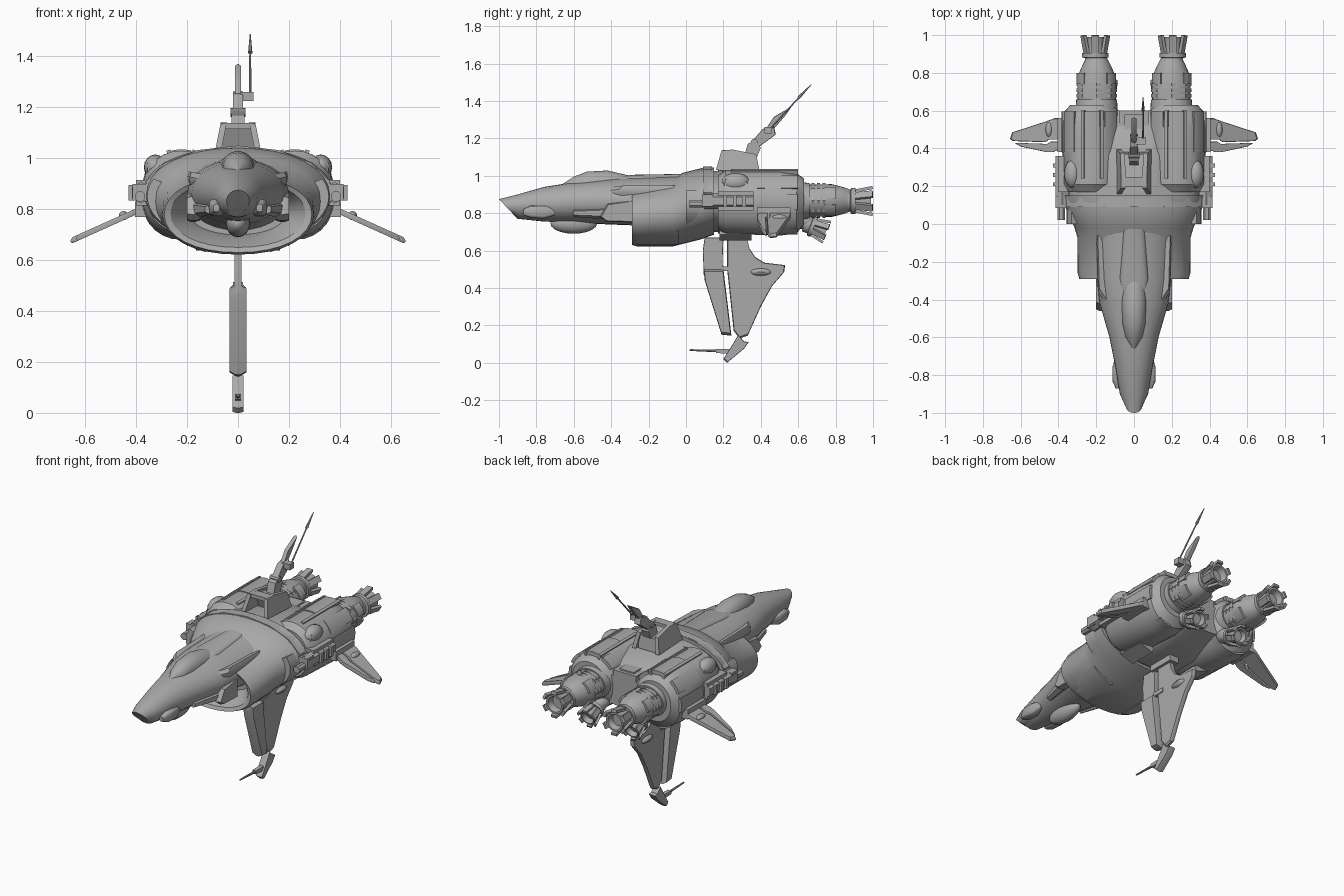
import bpy, bmesh
from math import sin, cos, pi, tau, copysign
from mathutils import Vector, Matrix

cube = bpy.data.objects.get("Cube")
if cube:
    bpy.data.objects.remove(cube, do_unlink=True)

GREY = (.4, .4, .4, 1)
metal = bpy.data.materials.new("plain grey")
metal.use_nodes = True
metal.diffuse_color = GREY
metal.node_tree.nodes["Principled BSDF"].inputs["Base Color"].default_value = GREY


# ---- helpers ----
def skin(name, strips, mirror=False):
    """Join each list of equal rings into a closed surface."""
    bm = bmesh.new()
    for rings in strips:
        loops = [[bm.verts.new(p) for p in ring] for ring in rings]
        for a, b in zip(loops, loops[1:]):
            for i in range(len(a)):
                j = (i + 1) % len(a)
                bm.faces.new((a[i], a[j], b[j], b[i]))
        bm.faces.new(loops[0][::-1])
        bm.faces.new(loops[-1])
    bmesh.ops.remove_doubles(bm, verts=bm.verts[:], dist=.00001)
    bmesh.ops.recalc_face_normals(bm, faces=bm.faces[:])
    for face in bm.faces:
        face.smooth = True
    for edge in bm.edges:
        edge.smooth = edge.calc_face_angle(0) < .55
    mesh = bpy.data.meshes.new(name)
    bm.to_mesh(mesh)
    bm.free()
    mesh.materials.append(metal)
    obj = bpy.data.objects.new(name, mesh)
    bpy.context.scene.collection.objects.link(obj)
    if mirror:
        obj.modifiers.new("Mirror", 'MIRROR').use_axis[0] = True
    return obj


def power(v, p):
    return copysign(abs(v) ** p, v)


def loft(name, sections, cx=0, mirror=False, p=1, shear=0, n=28):
    """Sections along y: (y, half width, top, bottom); shear slants the first one."""
    rings = []
    for k, (y, w, top, bottom) in enumerate(sections):
        mid, h = (top + bottom) / 2, (top - bottom) / 2
        ring = []
        for i in range(n):
            c, s = power(cos(tau * i / n), p), power(sin(tau * i / n), p)
            slant = shear * (1 - s) / 2 if k == 0 else 0
            ring.append((cx + w * c, y + slant, mid + h * s))
        rings.append(ring)
    return skin(name, [rings], mirror)


def blister(name, x, y, z, rx, ry, rz, mirror=False):
    steps = [pi * i / 10 for i in range(11)]
    return loft(name, [(y - ry * cos(a), rx * sin(a), z + rz * sin(a), z - rz * sin(a))
                       for a in steps], x, mirror, n=16)


def side(x=0):
    return lambda u, v, w: (x + w, u, v)


def droop(u, v, w):
    return (u, v, .8 - (u - .38) * .45 + w)


def plate(name, points, half, place, taper=1, mirror=False):
    """Outline with thickness; taper narrows the two flat sides into a bevel."""
    cu = sum(p[0] for p in points) / len(points)
    cv = sum(p[1] for p in points) / len(points)
    rings = [[place(cu + (u - cu) * s, cv + (v - cv) * s, w) for u, v in points]
             for w, s in ((-half, taper), (-half * .3, 1), (half * .3, 1), (half, taper))]
    return skin(name, [rings], mirror)


def box_rings(x, y, z, m=Matrix()):
    (x0, x1), (y0, y1), (z0, z1) = x, y, z
    return [[m @ Vector(c) for c in ((x0, t, z0), (x1, t, z0), (x1, t, z1), (x0, t, z1))]
            for t in (y0, y1)]


def box(name, x, y, z, mirror=False):
    return skin(name, [box_rings(x, y, z)], mirror)


def frame(start, direction):
    rotation = Vector((0, 1, 0)).rotation_difference(Vector(direction))
    return Matrix.Translation(start) @ rotation.to_matrix().to_4x4()


def turned_rings(m, profile, n):
    return [[m @ Vector((r * cos(tau * (i + .5) / n), t, r * sin(tau * (i + .5) / n)))
             for i in range(n)] for t, r in profile]


def rod(name, start, end, r0, r1, n=8, mirror=False):
    d = Vector(end) - Vector(start)
    return skin(name, [turned_rings(frame(start, d), [(0, r0), (d.length, r1)], n)], mirror)


def arc_plate(name, cx, y, z, rx, rz, a0, a1, thick, mirror=False):
    """Raised strip wrapped round an elliptical body, angles in turns."""
    rings = []
    for i in range(9):
        a = tau * (a0 + (a1 - a0) * i / 8)
        rings.append([(cx + (rx + o) * cos(a), t, z + (rz + o) * sin(a))
                      for t, o in ((y[0], -.02), (y[0], thick), (y[1], thick), (y[1], -.02))])
    return skin(name, [rings], mirror)


def thruster(name, start, direction, size):
    """Hollow nozzle with a collar of flaring petals."""
    m = frame(start, direction) @ Matrix.Scale(size, 4)
    core = [(0, .6), (.4, .6), (.45, .75), (.7, .75), (.7, .55), (1.2, .5),
            (1.6, .62), (1.6, .5), (1.2, .4)]
    strips = [turned_rings(m, core, 16)]
    for i in range(6):
        turn = Matrix.Rotation(tau * i / 6, 4, 'Y') @ Matrix.Translation((0, 1.1, .62))
        tilt = Matrix.Rotation(.2, 4, 'X')
        strips.append(box_rings((-.2, .2), (-.4, .6), (-.06, .12), m @ turn @ tilt))
    return skin(name, strips, True)


# ---- nose and cockpit ----
loft("nose_fuselage", [(-1, .045, .875, .79), (-.9, .075, .9, .77), (-.76, .098, .94, .755),
                       (-.6, .13, .965, .75), (-.42, .182, .985, .74), (-.29, .197, .995, .735),
                       (0, .22, 1, .7), (.1, .22, 1.02, .7)], shear=.08)
loft("canopy", [(-.67, .004, .95, .93), (-.6, .045, .995, .9), (-.53, .06, 1.022, .9),
                (-.42, .066, 1.028, .9), (-.3, .06, 1, .9)])
loft("spine", [(-.36, .07, .99, .9), (-.29, .08, 1.005, .9), (0, .06, 1.01, .9),
               (.12, .055, 1.045, .9)], p=.6)
blister("chin_pod", 0, -.6, .745, .048, .125, .055)
loft("cheek_pod", [(-.87, .012, .82, .79), (-.83, .03, .84, .775), (-.76, .03, .84, .77),
                   (-.7, .012, .83, .79)], .085, True, p=.6, n=16)
plate("chine", [(.09, -.52), (.19, -.36), (.2, -.02), (.1, 0)], .03,
      lambda u, v, w: (u, v, .9 + (u - .1) * .2 + w), .85, True)
rod("nose_strake", (.112, -.6, .8), (.155, -.4, .8), .02, .035, 6, True)
plate("nose_strake_root", [(-.46, .78), (-.42, .85), (-.28, .87), (-.28, .75), (-.43, .755)],
      .025, side(.175), .9, True)

# ---- forward hull with hollow intake ----
loft("forward_hull", [(-.14, .19, .88, .7), (-.2, .21, .89, .69), (-.28, .265, .915, .65),
                      (-.29, .29, .93, .63), (-.26, .298, .935, .622), (-.07, .3, .975, .622),
                      (-.02, .315, 1.015, .635), (.08, .36, 1.04, .66),
                      (.15, .37, 1.045, .685)], p=.94, n=32)
arc_plate("intake_side_panel", 0, (-.26, -.04), .78, .285, .152, -.18, -.08, .012, True)
arc_plate("flank_panel", 0, (0, .08), .85, .342, .175, -.1, .06, .015, True)
loft("neck_ring", [(.13, .345, 1.025, .7), (.21, .345, 1.025, .7)], p=.9)
arc_plate("front_band", 0, (.09, .14), .865, .362, .175, -.03, .53, .01)
box("collar_bar", (.3, .415), (.085, .145), (.835, .9), True)
plate("skid_plate", [(.15, .685), (.16, .655), (.25, .685), (.24, .715)], .085,
      lambda u, v, w: (u, .265 + w, v), 1, True)

# ---- rear body and nacelles ----
loft("rear_body", [(.17, .2, 1.03, .69), (.36, .2, 1.02, .69), (.48, .18, .985, .72),
                   (.6, .16, .93, .75)], p=.6)
loft("nacelle", [(.17, .135, 1, .71), (.21, .155, 1.03, .69), (.5, .16, 1.03, .68),
                 (.59, .152, 1.015, .69), (.63, .115, .985, .74)], .222, True, p=.94)
for a in (0, .11, .25, .36, .62, .8):
    arc_plate("nacelle_armour", .222, (.38, .595), .86, .153, .165, a - .04, a + .04, .01, True)
for a in (.2, .3):
    arc_plate("nacelle_ridge", .222, (.24, .6), .86, .155, .168, a - .008, a + .008, .013, True)
blister("shoulder_scoop", .325, .265, .965, .045, .075, .05, True)
plate("shoulder_scoop_fairing", [(.19, .93), (.2, .985), (.3, 1.0), (.34, .96), (.33, .92)],
      .035, side(.32), .85, True)
box("rear_hatch_frame", (-.08, .08), (.47, .6), (.9, .965))
box("rear_hatch", (-.05, .05), (.49, .58), (.9, .973))

# ---- engines ----
loft("engine_housing", [(.6, .112, .97, .76), (.66, .108, .96, .775), (.66, .1, .952, .782),
                        (.78, .102, .955, .78), (.84, .075, .94, .795), (.88, .055, .925, .81)],
     .198, True)
for y in (.67, .7, .73):
    arc_plate("engine_band", .198, (y, y + .017), .867, .1, .086, 0, .999, .007, True)
for a in (.08, .4, .6, .9):
    arc_plate("engine_shell", .198, (.74, .8), .867, .092, .08, a - .06, a + .06, .014, True)
thruster("main_thruster", (.205, .84, .865), (0, 1, 0), .094)
blister("small_thruster_mount", .15, .62, .755, .05, .07, .04, True)
thruster("small_thruster", (.15, .635, .745), (0, 1, -.4), .076)

# ---- side guns ----
box("side_gun_box", (.34, .4), (.17, .36), (.815, .915), True)
rod("side_gun_drum", (.38, .1, .865), (.38, .36, .865), .042, .042, 6, True)
rod("side_gun_barrel", (.385, .02, .85), (.385, .12, .85), .022, .022, 8, True)
for y in (.2, .25, .3):
    box("side_gun_rib", (.39, .43), (y, y + .02), (.835, .895), True)

# ---- side wings ----
box("wing_root", (.34, .405), (.38, .56), (.77, .83), True)
plate("wing_front", [(.38, .4), (.43, .38), (.46, .38), (.6, .41), (.635, .43),
                     (.46, .424), (.44, .436), (.38, .436)], .012, droop, .96, True)
plate("wing_rear", [(.38, .56), (.42, .56), (.47, .542), (.645, .485), (.657, .45),
                    (.64, .439), (.47, .433), (.45, .447), (.38, .447)], .012, droop, .96, True)
blister("wing_blister", .45, .5, .775, .018, .04, .018, True)

# ---- dorsal tower and aerials ----
tower = [(.16, 1.03), (.19, 1.135), (.25, 1.14), (.375, 1.115), (.395, 1.02)]
plate("tower_cheek", tower, .012, lambda u, v, w: (.078 - (v - 1.03) * .2 + w, u, v), 1, True)
plate("tower_core", [(.29, 1.02), (.25, 1.12), (.37, 1.1), (.38, 1.02)], .06, side())
box("tower_lintel", (-.06, .06), (.195, .25), (1.115, 1.138))
plate("aerial_foot", [(.31, 1.1), (.33, 1.17), (.37, 1.19), (.4, 1.15), (.38, 1.1)],
      .025, side())
plate("aerial_arm", [(.34, 1.17), (.37, 1.14), (.48, 1.22), (.47, 1.265), (.41, 1.25)],
      .02, side(), .95)
plate("aerial_blade", [(.42, 1.24), (.46, 1.24), (.53, 1.32), (.565, 1.37), (.47, 1.315)],
      .012, side(), .9)
rod("aerial_hinge", (-.03, .365, 1.18), (.03, .365, 1.18), .018, .018, 10)
box("aerial_bracket", (.01, .06), (.42, .46), (1.225, 1.26))
rod("aerial_mast", (.048, .44, 1.24), (.048, .61, 1.425), .005, .004)
rod("aerial_tip", (.048, .6, 1.415), (.048, .67, 1.488), .009, .002)

# ---- ventral fin ----
box("fin_mount", (-.03, .03), (.18, .35), (.655, .72))
plate("fin_front_upper", [(.09, .6), (.095, .47), (.2, .47), (.195, .54), (.2, .67), (.1, .67)],
      .014, side(), .97)
plate("fin_front_lower", [(.094, .5), (.1, .44), (.19, .15), (.243, .145), (.2, .5)],
      .033, side(), .93)
plate("fin_rear", [(.22, .67), (.325, .67), (.34, .61), (.37, .565), (.42, .535), (.53, .522),
                   (.525, .485), (.46, .41), (.4, .3), (.33, .145), (.285, .13), (.255, .17),
                   (.22, .5)], .014, side(), .97)
box("fin_seam_block", (-.02, .02), (.19, .27), (.49, .515))
blister("fin_blister", 0, .4, .485, .033, .06, .022)
plate("fin_tip", [(.28, .15), (.31, .115), (.335, .11), (.31, .075), (.22, 0), (.2, .02),
                  (.25, .1)], .022, side(), .95)
plate("tip_gun", [(.16, .052), (.16, .073), (.25, .075), (.25, .048)], .012, side())
rod("tip_gun_barrel", (0, .02, .068), (0, .18, .063), .005, .008)
